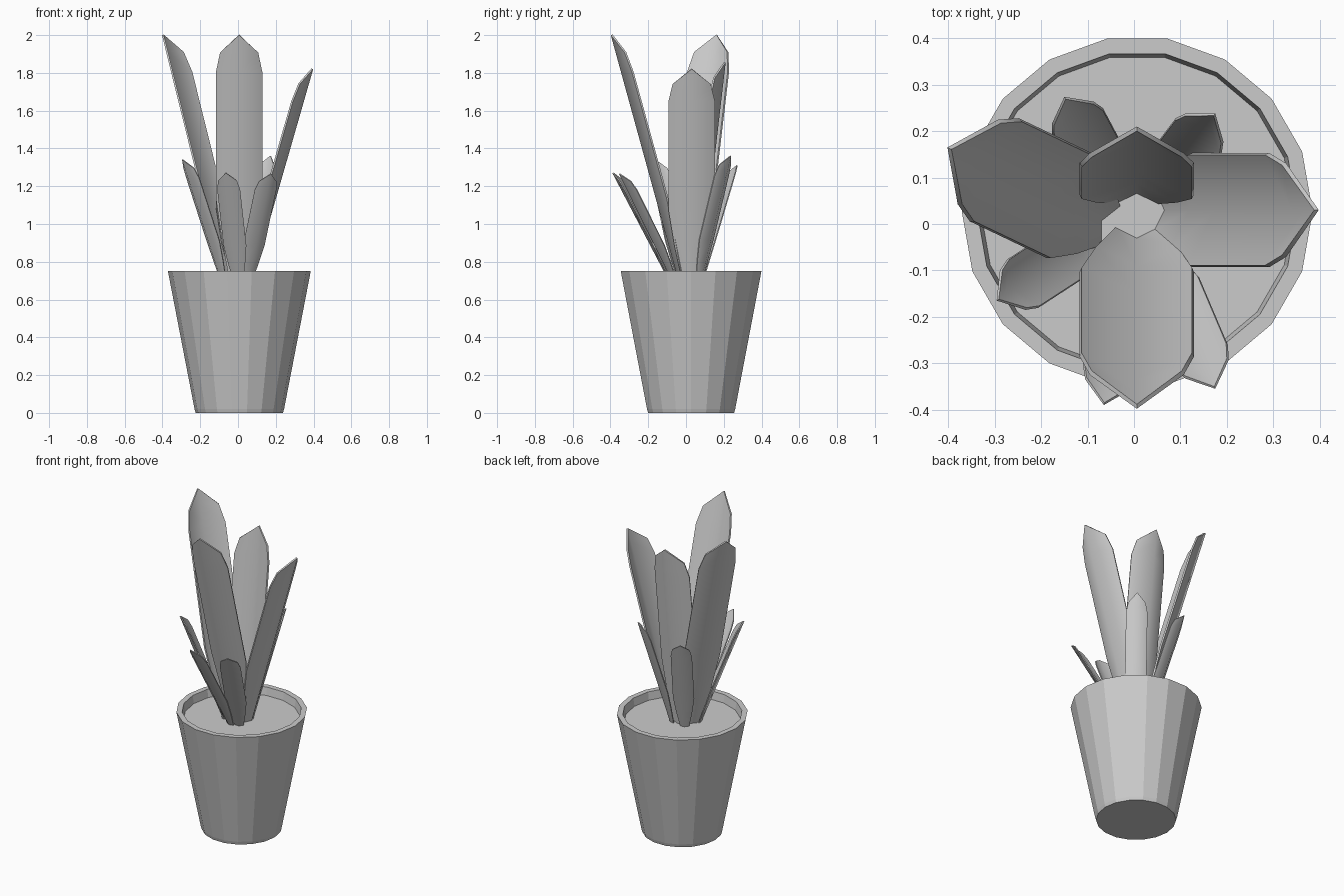
import bpy, bmesh, math
from mathutils import Matrix, Vector

if "Cube" in bpy.data.objects:
    bpy.data.objects.remove(bpy.data.objects["Cube"])

CX, CY, SIDES, SOIL_Z = 0.007, 0.027, 18, 0.70


def make_object(name, bm):
    bmesh.ops.recalc_face_normals(bm, faces=bm.faces)
    mesh = bpy.data.meshes.new(name)
    bm.to_mesh(mesh)
    bm.free()
    obj = bpy.data.objects.new(name, mesh)
    bpy.context.collection.objects.link(obj)
    return obj


def ring(bm, r, z):
    return [bm.verts.new((CX + r * math.cos(2 * math.pi * i / SIDES),
                          CY + r * math.sin(2 * math.pi * i / SIDES), z))
            for i in range(SIDES)]


# Pot: tapered faceted shell with a thick rim
bm = bmesh.new()
rings = [ring(bm, r, z) for r, z in
         [(0.231, 0), (0.237, 0.02), (0.378, 0.75), (0.345, 0.75), (0.337, SOIL_Z)]]
bm.faces.new(rings[0])
for a, b in zip(rings, rings[1:]):
    for i in range(SIDES):
        j = (i + 1) % SIDES
        bm.faces.new((a[i], a[j], b[j], b[i]))
# Soil surface closes the shell
bm.faces.new(rings[-1])
make_object("pot_with_soil", bm)

# Leaf outline: (fraction of height, fraction of half width)
OUTLINE = [(0, 0.4), (0.17, 0.74), (0.34, 1), (0.85, 1), (0.93, 0.82)]


def leaf(name, tip, angle, run, half, thick):
    """V-folded blade leaning outwards along angle, ending at tip."""
    bm = bmesh.new()
    base_z = SOIL_Z - 0.01
    height = tip[2] - base_z
    rows = []
    for t, w in OUTLINE:
        x, z, hw = -run * (1 - t), height * (t - 1), half * w
        cup = 0.47 * hw
        rows.append([bm.verts.new(p) for p in
                     ((x - cup, -hw, z), (x, 0, z), (x - cup, hw, z))])
    for a, b in zip(rows, rows[1:]):
        for i in (0, 1):
            bm.faces.new((a[i], a[i + 1], b[i + 1], b[i]))
    top = bm.verts.new((0, 0, 0))
    for i in (0, 1):
        bm.faces.new((rows[-1][i], rows[-1][i + 1], top))
    bm.transform(Matrix.Translation(Vector(tip)) @
                 Matrix.Rotation(math.radians(angle), 4, 'Z'))
    mesh = bpy.data.meshes.new(name)
    bm.to_mesh(mesh)
    bm.free()
    obj = bpy.data.objects.new(name, mesh)
    bpy.context.collection.objects.link(obj)
    bpy.ops.object.select_all(action='DESELECT')
    obj.select_set(True)
    bpy.context.view_layer.objects.active = obj
    mod = obj.modifiers.new("thickness", 'SOLIDIFY')
    mod.thickness, mod.offset = thick, -1
    bpy.ops.object.modifier_apply(modifier=mod.name)
    bpy.ops.object.shade_smooth_by_angle(angle=math.radians(60))


# Four tall inner leaves
for name, tip, angle, run in [
        ("tall_leaf_front", (0.006, -0.398, 2.0), 270, 0.36),
        ("tall_leaf_right", (0.398, 0.03, 1.82), 0, 0.325),
        ("tall_leaf_left", (-0.402, 0.165, 2.0), 154.5, 0.36),
        ("tall_leaf_back", (0.006, 0.21, 1.855), 90, 0.135)]:
    leaf(name, tip, angle, run, 0.123, 0.01)

# Five short outer leaves
for name, tip, angle, run in [
        ("short_leaf_front", (-0.065, -0.39, 1.27), 258, 0.31),
        ("short_leaf_front_right", (0.175, -0.355, 1.265), 293, 0.31),
        ("short_leaf_left", (-0.296, -0.165, 1.34), 213, 0.25),
        ("short_leaf_back_left", (-0.15, 0.274, 1.31), 118, 0.21),
        ("short_leaf_back_right", (0.175, 0.238, 1.36), 53, 0.2)]:
    leaf(name, tip, angle, run, 0.062, 0.006)
